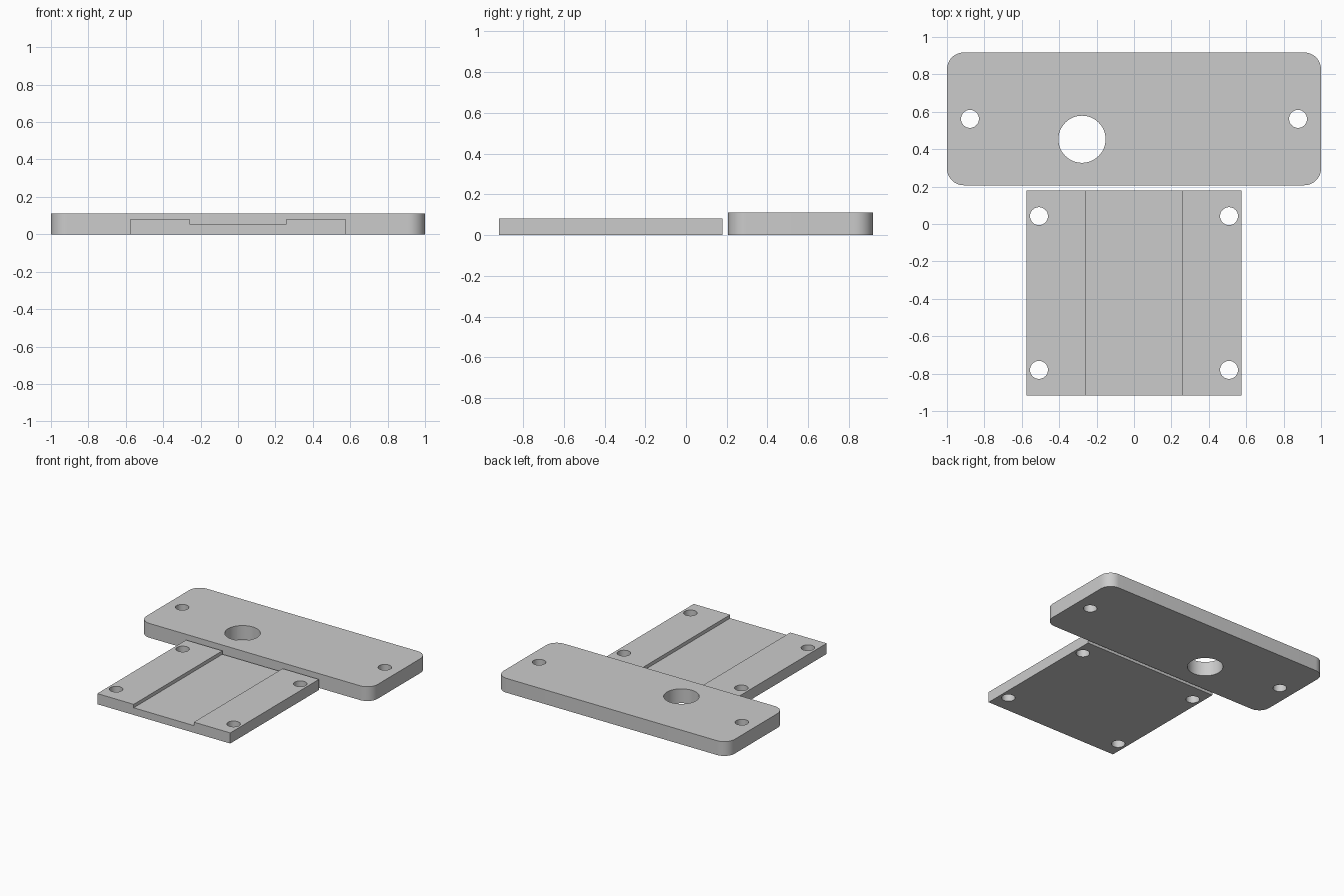
import bpy, bmesh, math
from mathutils import Vector

if "Cube" in bpy.data.objects:
    bpy.data.objects.remove(bpy.data.objects["Cube"])

grey = bpy.data.materials.new("light grey")
grey.diffuse_color = (0.6, 0.6, 0.6, 1)
grey.use_nodes = True
grey.node_tree.nodes["Principled BSDF"].inputs["Base Color"].default_value = grey.diffuse_color


def prism(name, points, sweep):
    """Closed solid made by sweeping a flat outline along a vector."""
    bm = bmesh.new()
    face = bm.faces.new([bm.verts.new(p) for p in points])
    swept = bmesh.ops.extrude_face_region(bm, geom=[face])["geom"]
    verts = [v for v in swept if isinstance(v, bmesh.types.BMVert)]
    bmesh.ops.translate(bm, verts=verts, vec=Vector(sweep))
    bmesh.ops.recalc_face_normals(bm, faces=bm.faces)
    mesh = bpy.data.meshes.new(name)
    bm.to_mesh(mesh)
    bm.free()
    mesh.materials.append(grey)
    obj = bpy.data.objects.new(name, mesh)
    bpy.context.collection.objects.link(obj)
    return obj


def arc(cx, cy, r, start, end, n, z=0.0):
    angles = [math.radians(start + (end - start) * i / n) for i in range(n + 1)]
    return [(cx + r * math.cos(a), cy + r * math.sin(a), z) for a in angles]


def drill(obj, holes):
    """Cut round through holes, given as (x, y, radius)."""
    bpy.ops.object.select_all(action='DESELECT')
    bpy.context.view_layer.objects.active = obj
    obj.select_set(True)
    for x, y, r in holes:
        cutter = prism("hole_cutter", arc(x, y, r, 0, 360, 48, -0.1)[:-1], (0, 0, 0.4))
        cutter.hide_render = True
        mod = obj.modifiers.new("hole", 'BOOLEAN')
        mod.operation, mod.solver, mod.object = 'DIFFERENCE', 'EXACT', cutter
        bpy.ops.object.modifier_apply(modifier=mod.name)
        bpy.data.objects.remove(cutter)
    bpy.ops.object.shade_smooth_by_angle(angle=math.radians(30))


# Cover plate: rounded rectangle with two screw holes and one large opening
y0, y1, r = 0.207, 0.917, 0.09
outline = []
for cx, cy, start in ((1 - r, y1 - r, 0), (r - 1, y1 - r, 90),
                      (r - 1, y0 + r, 180), (1 - r, y0 + r, 270)):
    outline += arc(cx, cy, r, start, start + 90, 12)
cover = prism("cover_plate", outline, (0, 0, 0.112))
drill(cover, [(-0.877, 0.562, 0.048), (0.877, 0.562, 0.048), (-0.278, 0.453, 0.126)])

# Base plate: stepped profile with a shallow channel, swept front to back
half = [(0.575, 0), (0.575, 0.083), (0.26, 0.083), (0.26, 0.056)]
profile = half + [(-x, z) for x, z in reversed(half)]
base = prism("grooved_base_plate", [(x, -0.917, z) for x, z in profile], (0, 1.096, 0))
drill(base, [(sx * 0.508, -0.369 + sy * 0.411, 0.048) for sx in (-1, 1) for sy in (-1, 1)])
